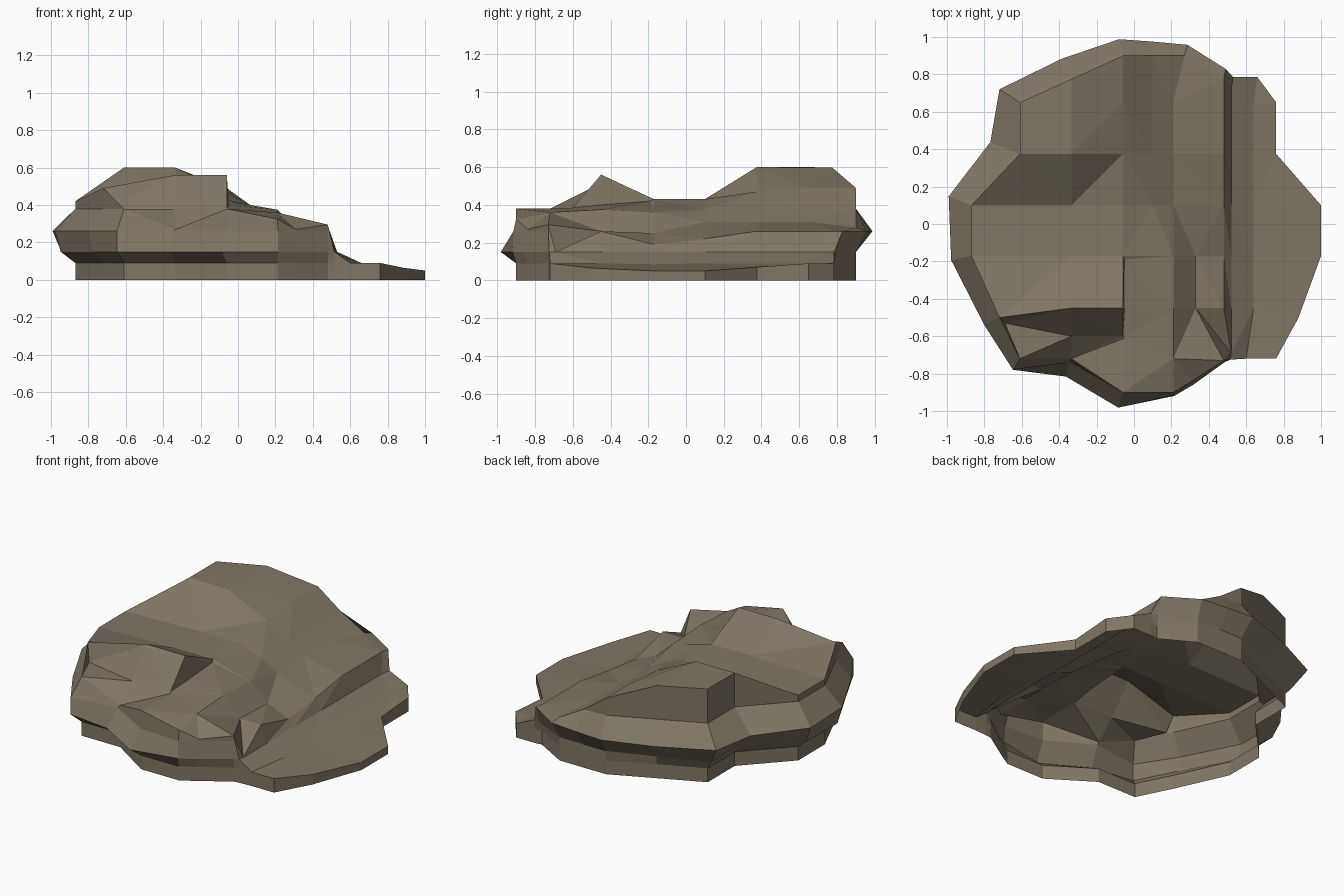
import bpy, bmesh
from mathutils import Vector
from mathutils.geometry import delaunay_2d_cdt

if "Cube" in bpy.data.objects:
    bpy.data.objects.remove(bpy.data.objects["Cube"])

# Plan outline, clockwise from the front: x, y, bulge low, bulge high, rim height
outline = [
    (.21, -.90, .02, .015, .325), (-.06, -.90, .085, .00, .38),
    (-.335, -.72, .10, .02, .27), (-.61, -.72, .07, .07, .38),
    (-.72, -.50, .06, .09, .49), (-.87, -.17, .08, .11, .42),
    (-.87, .10, .08, .13, .42), (-.61, .375, .05, .17, .60),
    (-.61, .65, .05, .13, .60), (-.335, .775, .02, .12, .597),
    (-.06, .90, .00, .09, .49), (.10, .90, .00, .075, .375),
    (.27, .90, .00, .06, .28), (.48, .78, .02, .05, .26),
    (.53, .785, 0, 0, .15), (.66, .785, 0, 0, .09),
    (.76, .65, 0, 0, .09), (.76, .375, 0, 0, .07),
    (1.0, .10, 0, 0, .05), (1.0, -.17, 0, 0, .05),
    (.88, -.50, 0, 0, .065), (.76, -.72, 0, 0, .09),
    (.60, -.72, 0, 0, .09), (.515, -.725, 0, 0, .15),
    (.48, -.73, .01, .00, .295), (.31, -.84, .02, .00, .27),
]

# Crease lines on the upper slab: constant x, then (y, z) pairs
upper_creases = [
    (-.335, [(.375, .60), (.10, .43), (-.17, .43), (-.45, .56), (-.60, .38)]),
    (-.06, [(.65, .49), (.375, .47), (.10, .43), (-.17, .43), (-.45, .56), (-.60, .385)]),
    (-.05, [(-.19, .42), (-.45, .40), (-.61, .38)]),
    (.10, [(.65, .375), (.375, .375), (.10, .375)]),
    (.21, [(.65, .31), (.375, .31), (.10, .31), (-.17, .36), (-.45, .375), (-.72, .36)]),
]
# Crease lines of the cliff and the low shelf to the right
shelf_creases = [
    (.33, [(-.17, .25), (-.45, .26)]),
    (.48, [(.65, .26), (.375, .26), (.10, .22), (-.17, .19), (-.45, .26)]),
    (.52, [(.72, .15), (.375, .15), (.10, .15), (-.17, .15), (-.45, .15), (-.69, .15)]),
    (.64, [(.65, .09), (.375, .09), (.10, .09), (-.17, .085), (-.45, .09)]),
]
# Crease lines running across: the knob top, the knob foot, the back plateau edge
cross_creases = [
    [(-.72, -.50, .49), (-.335, -.45, .56), (-.06, -.45, .56)],
    [(-.69, -.53, .38), (-.335, -.60, .38), (-.06, -.60, .385)],
    [(-.61, .375, .60), (-.335, .375, .60), (-.06, .375, .47)],
    [(-.87, .10, .42), (-.335, .10, .43), (-.06, .375, .47)],
]

n = len(outline)
pts = [Vector((p[0], p[1])) for p in outline]


def outward(i):
    """Average of the two outward edge normals at an outline point."""
    total = Vector((0, 0))
    for a, b in ((pts[i - 1], pts[i]), (pts[i], pts[(i + 1) % n])):
        d = (b - a).normalized()
        total += Vector((-d.y, d.x))
    return total.normalized()


def ring(level, bulge):
    """One horizontal layer line, held below the local rim."""
    result = []
    for i, p in enumerate(outline):
        q = pts[i] + outward(i) * (p[bulge] if bulge else 0)
        result.append(Vector((q.x, q.y, min(level, p[4]))))
    return result


bm = bmesh.new()

# Side layers: plinth, lower ledge, upper ledge, wall foot, rim
layers = [ring(0, 0), ring(.09, 0), ring(.15, 2), ring(.26, 3), ring(.38, 0), ring(9, 0)]
rows = [[bm.verts.new(c) for c in layer] for layer in layers]
for low, high in zip(rows, rows[1:]):
    for i in range(n):
        j = (i + 1) % n
        bm.faces.new((low[j], low[i], high[i], high[j]))

# Top surface: triangulated between the rim and the crease lines
coords = list(layers[-1])
edges = [(i, (i + 1) % n) for i in range(n)]


def add_line(line):
    ids = []
    for c in line:
        c = Vector(c)
        near = min(range(len(coords)), key=lambda k: (coords[k] - c).length)
        if (coords[near] - c).length > .006:
            near = len(coords)
            coords.append(c)
        ids.append(near)
    edges.extend(zip(ids, ids[1:]))


for x, line in upper_creases + shelf_creases:
    add_line([(x, y, z) for y, z in line])
for line in cross_creases:
    add_line(line)

flat, _, tris, source, _, _ = delaunay_2d_cdt(
    [c.xy for c in coords], edges, [list(range(n))[::-1]], 1, 1e-5)
top = []
for p, ids in zip(flat, source):
    k = ids[0] if ids else min(range(len(coords)), key=lambda m: (coords[m].xy - p).length)
    top.append(bm.verts.new((p.x, p.y, coords[k].z)))
for t in tris:
    bm.faces.new([top[k] for k in t])

bmesh.ops.remove_doubles(bm, verts=bm.verts, dist=.002)
bmesh.ops.recalc_face_normals(bm, faces=bm.faces)
# The shell is open below, so make sure it faces outwards
if sum(f.normal.z * f.calc_area() for f in bm.faces) < 0:
    bmesh.ops.reverse_faces(bm, faces=bm.faces)

mesh = bpy.data.meshes.new("layered_rock")
bm.to_mesh(mesh)
bm.free()
rock = bpy.data.objects.new("layered_rock", mesh)
bpy.context.collection.objects.link(rock)

stone = bpy.data.materials.new("brown grey stone")
stone.diffuse_color = (.216, .181, .130, 1)
stone.use_nodes = True
stone.node_tree.nodes["Principled BSDF"].inputs["Base Color"].default_value = stone.diffuse_color
mesh.materials.append(stone)
